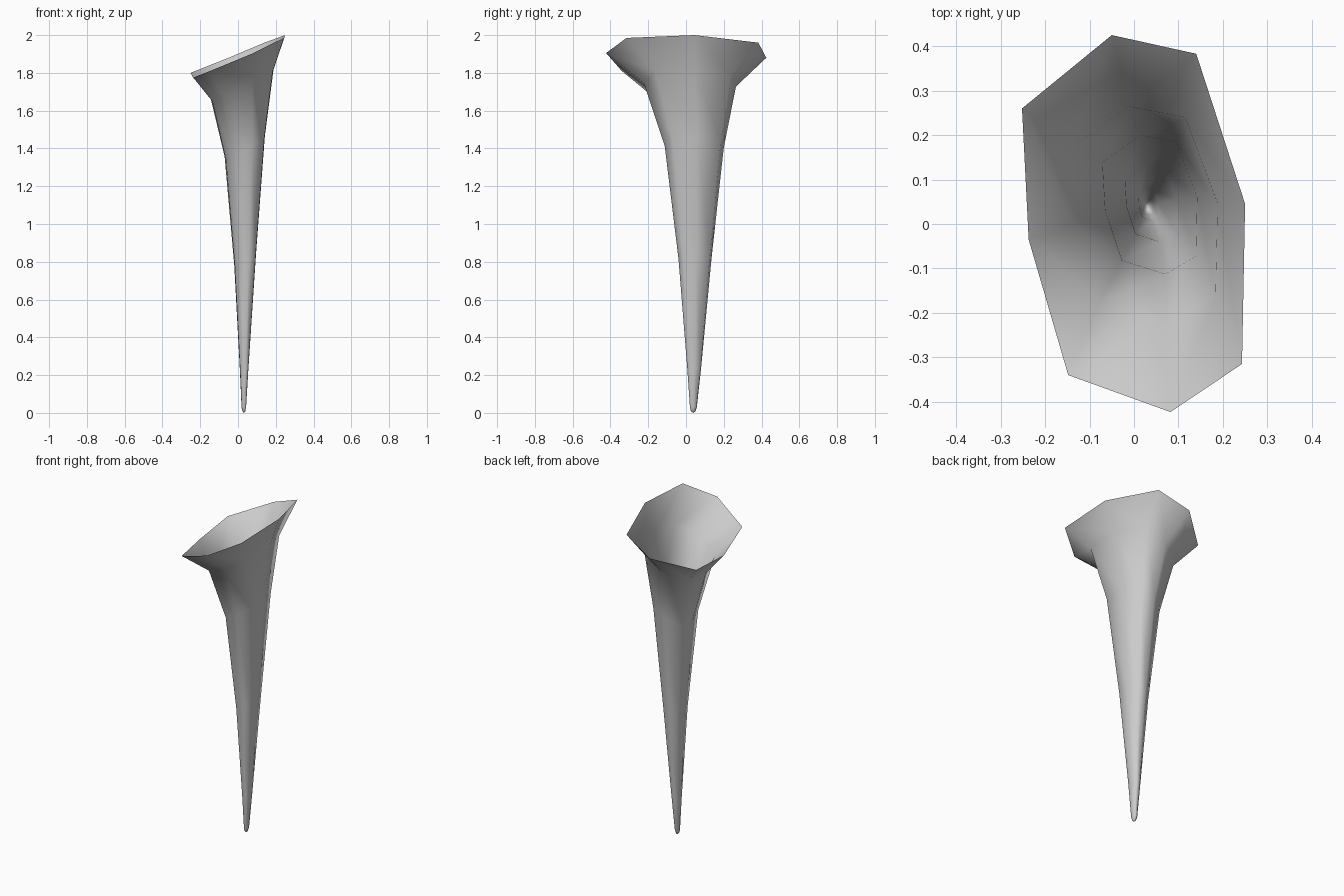
import bpy
import bmesh
from mathutils import Vector

cube = bpy.data.objects.get("Cube")
if cube:
    bpy.data.objects.remove(cube, do_unlink=True)

grey = bpy.data.materials.new("plain grey")
grey.use_nodes = True
colour = (0.6, 0.6, 0.6, 1)
grey.diffuse_color = colour
grey.node_tree.nodes["Principled BSDF"].inputs["Base Color"].default_value = colour

# Slanted eight-sided mouth of the horn, counter-clockwise from the left side
MOUTH_HEIGHT = 1.89
mouth = [Vector(p) for p in (
    (0.25, 0.045, 2.0), (0.14, 0.383, 1.96), (-0.05, 0.425, 1.88), (-0.252, 0.26, 1.80),
    (-0.237, -0.035, 1.775), (-0.148, -0.34, 1.81), (0.082, -0.423, 1.905), (0.243, -0.315, 1.985))]

# Lower rings repeat the mouth: centre x, y, z, then scale x, y and slant
rings = [
    (0, 0, MOUTH_HEIGHT, 1, 1, 1),
    (0.022, 0.02, 1.735, 0.664, 0.575, 0.75),
    (0.036, 0.043, 1.405, 0.424, 0.368, 0.53),
    (0.038, 0.047, 0.81, 0.23, 0.205, 0.3),
    (0.033, 0.043, 0.23, 0.09, 0.085, 0.1),
    (0.031, 0.039, 0.03, 0.048, 0.043, 0.03),
    (0.031, 0.038, 0.008, 0.03, 0.027, 0),
]

bm = bmesh.new()
loops = []
for cx, cy, cz, sx, sy, slant in rings:
    loops.append([bm.verts.new((cx + p.x * sx, cy + p.y * sy,
                                cz + (p.z - MOUTH_HEIGHT) * slant)) for p in mouth])

# Thin open wall, closed at the tip
count = len(mouth)
for upper, lower in zip(loops, loops[1:]):
    for i in range(count):
        j = (i + 1) % count
        bm.faces.new((upper[i], lower[i], lower[j], upper[j]))
tip = bm.verts.new((0.031, 0.038, 0))
for i in range(count):
    bm.faces.new((loops[-1][i], tip, loops[-1][(i + 1) % count]))
for face in bm.faces:
    face.smooth = True

mesh = bpy.data.meshes.new("flared_horn")
bm.to_mesh(mesh)
bm.free()
mesh.materials.append(grey)
horn = bpy.data.objects.new("flared_horn", mesh)
bpy.context.collection.objects.link(horn)
